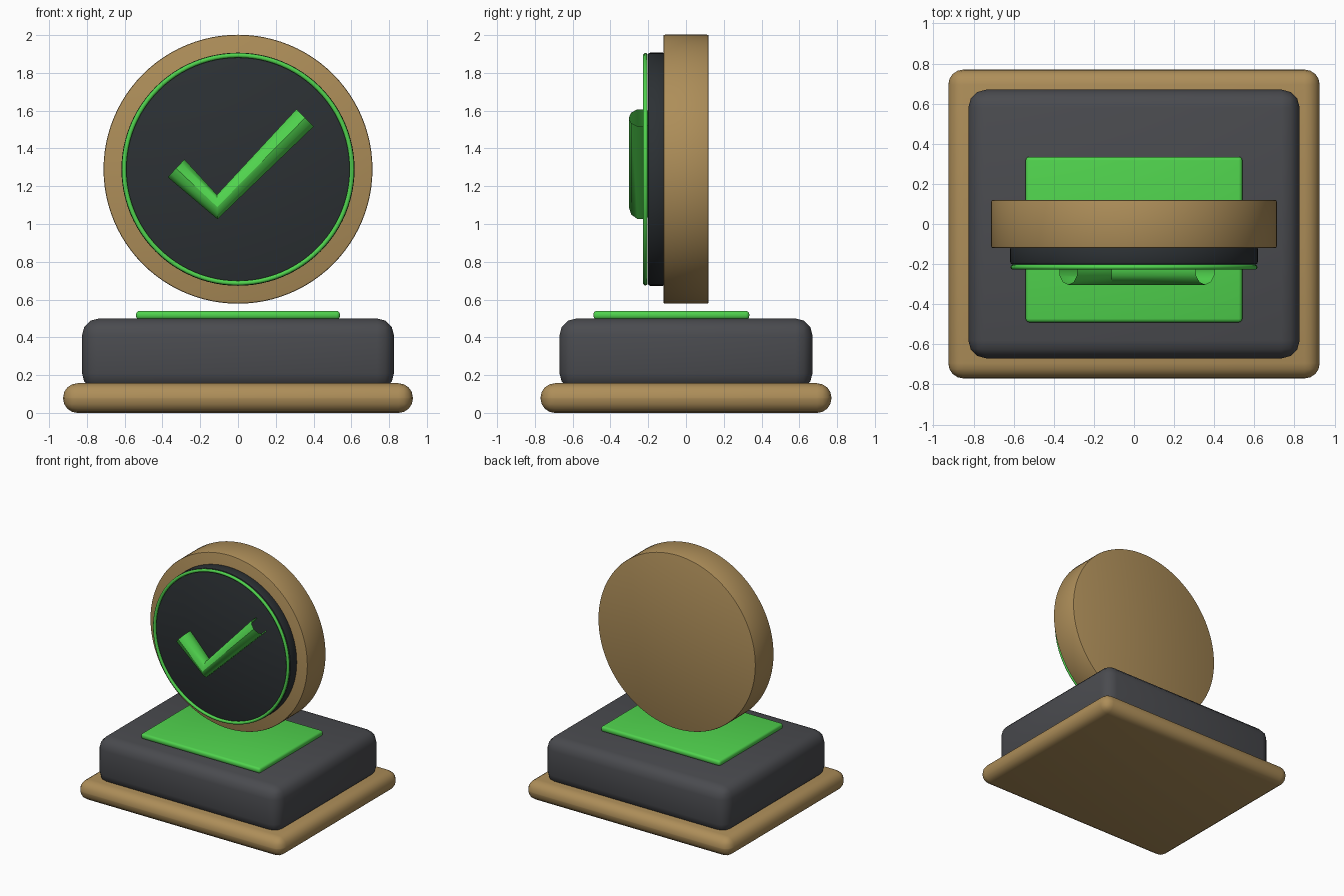
import bpy
import math

if "Cube" in bpy.data.objects:
    bpy.data.objects.remove(bpy.data.objects["Cube"])


def material(name, rgb):
    m = bpy.data.materials.new(name)
    m.diffuse_color = (*rgb, 1)
    m.use_nodes = True
    m.node_tree.nodes["Principled BSDF"].inputs["Base Color"].default_value = m.diffuse_color
    return m


BRONZE = material("bronze", (0.42, 0.27, 0.10))
GREY = material("charcoal", (0.068, 0.07, 0.078))
DARK = material("dark_face", (0.025, 0.03, 0.034))
GREEN = material("green", (0.08, 0.65, 0.075))
DISC_Z = 1.29


def finish(name, mat, bevel=0, segments=3):
    ob = bpy.context.object
    ob.name = name
    ob.data.materials.append(mat)
    bpy.ops.object.transform_apply(location=False, rotation=True, scale=True)
    if bevel:
        mod = ob.modifiers.new("rounded_edges", 'BEVEL')
        mod.width = bevel
        mod.segments = segments
        mod.limit_method = 'ANGLE'
        bpy.ops.object.modifier_apply(modifier=mod.name)
    bpy.ops.object.shade_smooth_by_angle(angle=math.radians(40))
    return ob


def slab(name, mat, half_x, y0, y1, z0, z1, bevel, segments=3):
    bpy.ops.mesh.primitive_cube_add(
        size=1, location=(0, (y0 + y1) / 2, (z0 + z1) / 2))
    bpy.context.object.scale = (2 * half_x, y1 - y0, z1 - z0)
    return finish(name, mat, bevel, segments)


def disc(name, mat, radius, y0, y1, bevel):
    bpy.ops.mesh.primitive_cylinder_add(
        vertices=96, radius=radius, depth=y1 - y0,
        location=(0, (y0 + y1) / 2, DISC_Z), rotation=(math.pi / 2, 0, 0))
    return finish(name, mat, bevel, 2)


# Stepped pedestal
slab("base_plinth", BRONZE, 0.926, -0.77, 0.77, 0, 0.157, 0.076, 4)
slab("pedestal_body", GREY, 0.826, -0.67, 0.67, 0.12, 0.50, 0.09)
slab("top_plate", GREEN, 0.54, -0.49, 0.335, 0.495, 0.54, 0.018)

# Medallion with dark face
disc("medallion", BRONZE, 0.712, -0.12, 0.12, 0.008)
disc("medallion_face", DARK, 0.617, -0.202, -0.11, 0.012)

# Thin ring around the face
bpy.ops.mesh.primitive_torus_add(
    major_radius=0.603, minor_radius=0.0125, major_segments=96,
    minor_segments=10, location=(0, -0.215, DISC_Z),
    rotation=(math.pi / 2, 0, 0))
finish("face_ring", GREEN)

# Check mark: open-ended tube along a bent path
curve = bpy.data.curves.new("check_mark", 'CURVE')
curve.dimensions = '3D'
curve.bevel_depth = 0.068
curve.bevel_resolution = 3
curve.use_fill_caps = False
path = curve.splines.new('POLY')
points = [(-0.328, 1.295), (-0.11, 1.09), (0.355, 1.562)]
path.points.add(len(points) - 1)
for p, (x, z) in zip(path.points, points):
    p.co = (x, -0.235, z, 1)
check = bpy.data.objects.new("check_mark", curve)
bpy.context.collection.objects.link(check)
bpy.ops.object.select_all(action='DESELECT')
check.select_set(True)
bpy.context.view_layer.objects.active = check
bpy.ops.object.convert(target='MESH')
finish("check_mark", GREEN)
